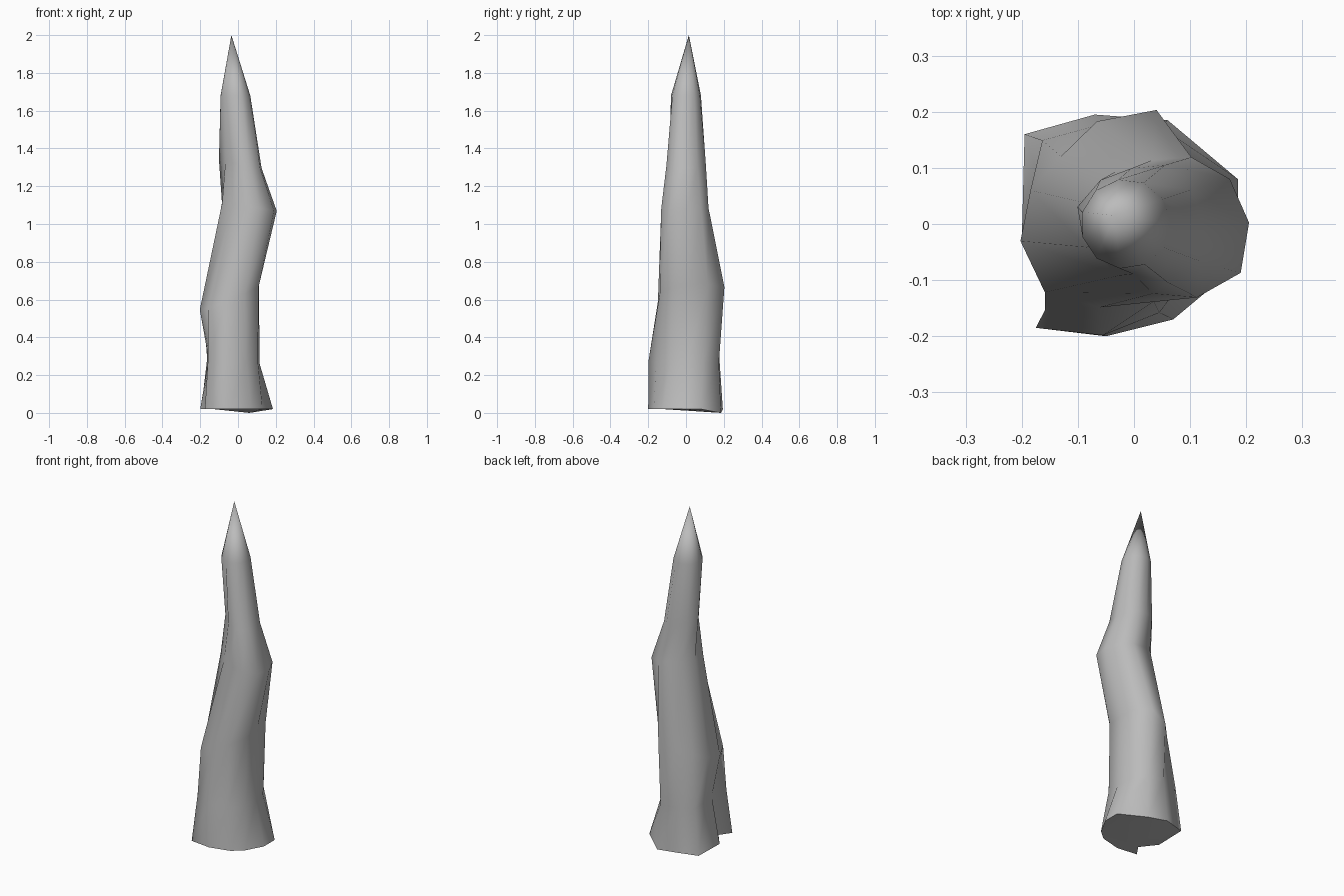
import bpy
import bmesh
from math import radians, cos, sin, tau
from mathutils import Vector

cube = bpy.data.objects.get("Cube")
if cube:
    bpy.data.objects.remove(cube, do_unlink=True)

# Stone colour
stone = bpy.data.materials.new("stone_grey")
stone.use_nodes = True
grey = (0.5, 0.5, 0.5, 1)
stone.diffuse_color = grey
stone.node_tree.nodes["Principled BSDF"].inputs["Base Color"].default_value = grey

SIDES = 11
START = radians(230)

# Footprint, counter-clockwise from the front left ridge
FOOT = [(-.175, -.185), (-.05, -.2), (.07, -.17), (.13, -.12), (.185, -.02), (.185, .08),
        (.06, .185), (-.07, .195), (-.195, .16), (-.2, -.03), (-.13, -.12)]
LOWEST = 6

# Cross-sections: centre, tilt along x and y, radius of each side in hundredths
SECTIONS = [
    ((-.03, 0, .27), (-.1, 0), (20, 20, 17.5, 16, 14.5, 16, 19, 18, 20, 13, 12)),
    ((-.04, .02, .63), (.4, .1), (18.5, 17, 17.5, 17.5, 15, 17, 20, 16.5, 13.5, 15, 17)),
    ((.05, 0, 1.1), (-.15, 0), (12, 12.5, 14.5, 16.5, 15.5, 14.5, 13, 11.5, 12.5, 14, 14)),
    ((.01, 0, 1.32), (-.2, 0), (6.5, 9, 11.5, 12.5, 11.5, 11, 11.5, 10, 10.5, 11.5, 8)),
    ((-.015, 0, 1.68), (0, 0), (8,) * SIDES),
]
APEX = (-.035, .015, 2)


def section_points(centre, tilt, radii):
    """Points of one uneven, tilted cross-section."""
    points = []
    for i, radius in enumerate(radii):
        angle = START + tau * i / SIDES
        x = centre[0] + cos(angle) * radius / 100
        y = centre[1] + sin(angle) * radius / 100
        points.append(Vector((x, y, centre[2] + tilt[0] * x + tilt[1] * y)))
    return points


bm = bmesh.new()
loops = [[bm.verts.new((x, y, 0 if i == LOWEST else .02)) for i, (x, y) in enumerate(FOOT)]]
for section in SECTIONS:
    loops.append([bm.verts.new(p) for p in section_points(*section)])

# Side walls
for low, high in zip(loops, loops[1:]):
    for i in range(SIDES):
        j = (i + 1) % SIDES
        bm.faces.new((low[i], low[j], high[j], high[i]))

# Pointed tip and flat underside
tip = bm.verts.new(APEX)
for i in range(SIDES):
    bm.faces.new((loops[-1][i], loops[-1][(i + 1) % SIDES], tip))
base = bm.faces.new(loops[0][::-1])
for edge in base.edges:
    edge.smooth = False
bmesh.ops.triangulate(bm, faces=[base])
bmesh.ops.recalc_face_normals(bm, faces=bm.faces)
for face in bm.faces:
    face.smooth = True

mesh = bpy.data.meshes.new("stone_spike")
bm.to_mesh(mesh)
bm.free()
mesh.materials.append(stone)
spike = bpy.data.objects.new("stone_spike", mesh)
bpy.context.collection.objects.link(spike)
